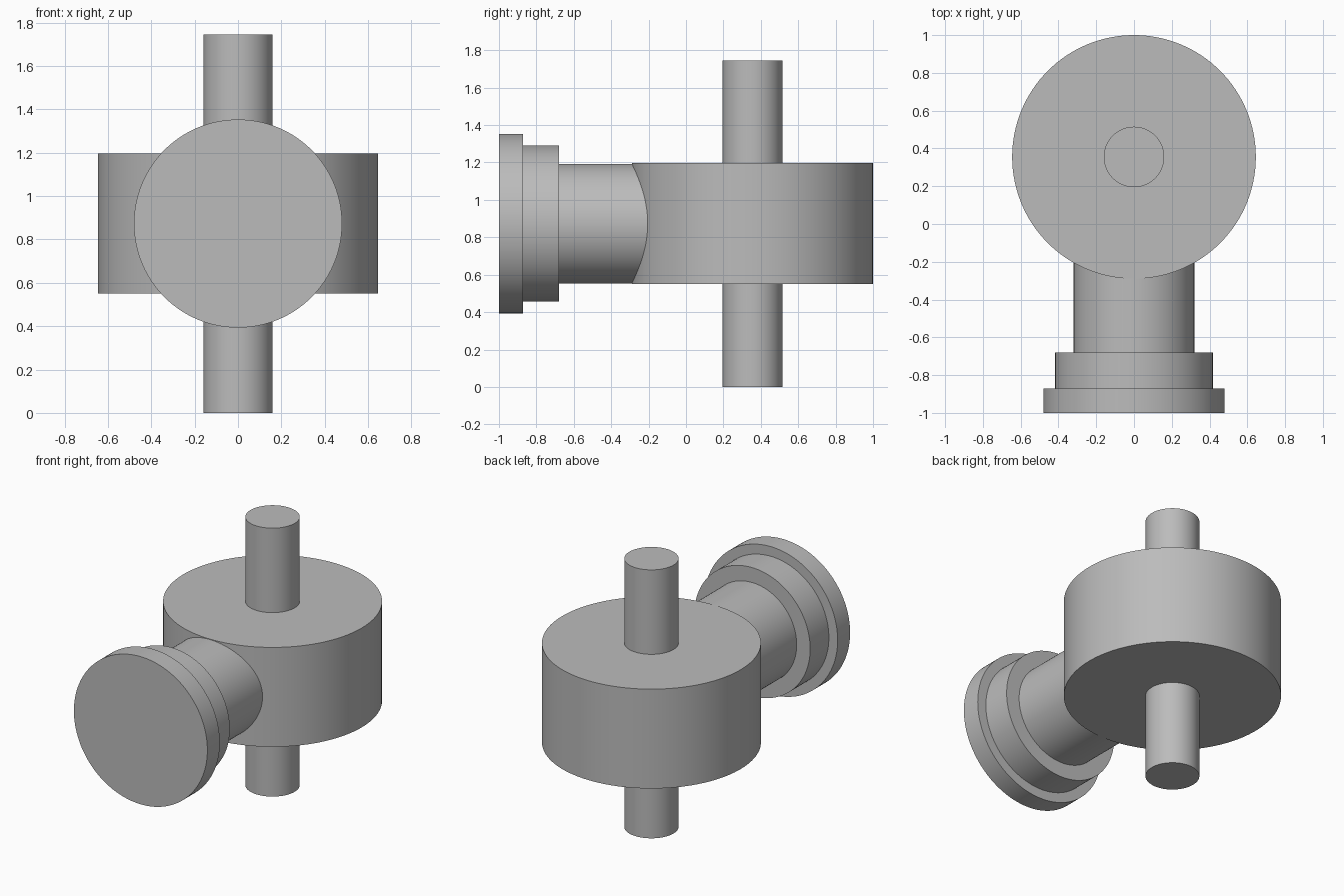
import bpy
from math import pi

cube = bpy.data.objects.get("Cube")
if cube:
    bpy.data.objects.remove(cube, do_unlink=True)

# Single plain grey
grey = bpy.data.materials.new("grey")
grey.use_nodes = True
colour = (0.5, 0.5, 0.5, 1)
grey.diffuse_color = colour
grey.node_tree.nodes["Principled BSDF"].inputs["Base Color"].default_value = colour

DRUM_Y = 0.355    # vertical axis position
AXIS_Z = 0.873    # height of the horizontal axis


def cylinder(name, radius, start, end, upright):
    """Cylinder between two positions along z (upright) or along y."""
    mid = (start + end) / 2
    bpy.ops.mesh.primitive_cylinder_add(
        vertices=128, radius=radius, depth=end - start,
        location=(0, DRUM_Y, mid) if upright else (0, mid, AXIS_Z),
        rotation=(0, 0, 0) if upright else (pi / 2, 0, 0))
    obj = bpy.context.object
    obj.name = name
    obj.data.materials.append(grey)
    bpy.ops.object.shade_smooth_by_angle(angle=pi / 6)
    return obj


# Upright drum with a shaft showing above and below
cylinder("drum", 0.645, 0.55, 1.196, True)
cylinder("lower_shaft", 0.16, 0, 0.55, True)
cylinder("upper_shaft", 0.16, 1.196, 1.745, True)

# Stepped side branch facing the front
cylinder("branch_neck", 0.32, -0.68, 0, False)
cylinder("branch_collar", 0.417, -0.872, -0.68, False)
cylinder("branch_flange", 0.48, -1, -0.872, False)
